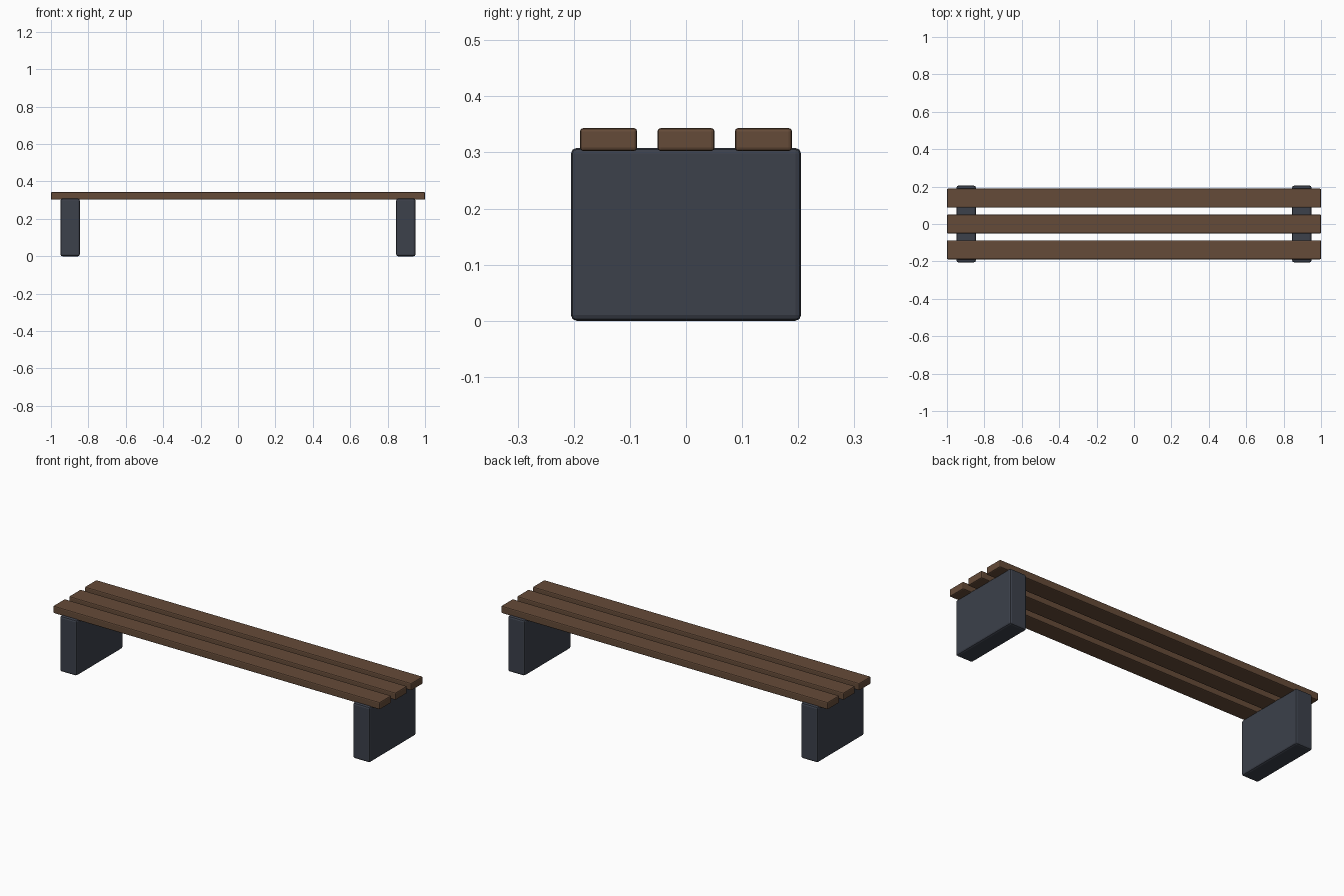
import bpy

if "Cube" in bpy.data.objects:
    bpy.data.objects.remove(bpy.data.objects["Cube"])


def material(name, color):
    mat = bpy.data.materials.new(name)
    mat.diffuse_color = color
    mat.use_nodes = True
    mat.node_tree.nodes["Principled BSDF"].inputs["Base Color"].default_value = mat.diffuse_color
    return mat


def rounded_box(name, size, location, radius, mat):
    bpy.ops.mesh.primitive_cube_add(size=1, location=location)
    obj = bpy.context.object
    obj.name = name
    obj.scale = size
    bpy.ops.object.transform_apply(location=False, rotation=False, scale=True)
    bevel = obj.modifiers.new("edge_rounding", 'BEVEL')
    bevel.width = radius
    bevel.segments = 2
    obj.data.materials.append(mat)
    return obj


wood = material("brown_wood", (0.13, 0.07, 0.04, 1))
stone = material("dark_slate", (0.045, 0.052, 0.07, 1))

# Seat slats, resting slightly sunk into the supports
for name, y in (("front", -0.138), ("middle", 0.0), ("back", 0.138)):
    rounded_box(f"{name}_slat", (2.0, 0.102, 0.041), (0, y, 0.323), 0.006, wood)

# Slab supports at both ends
for name, x in (("left", -0.897), ("right", 0.897)):
    rounded_box(f"{name}_support", (0.103, 0.41, 0.308), (x, 0, 0.154), 0.010, stone)
